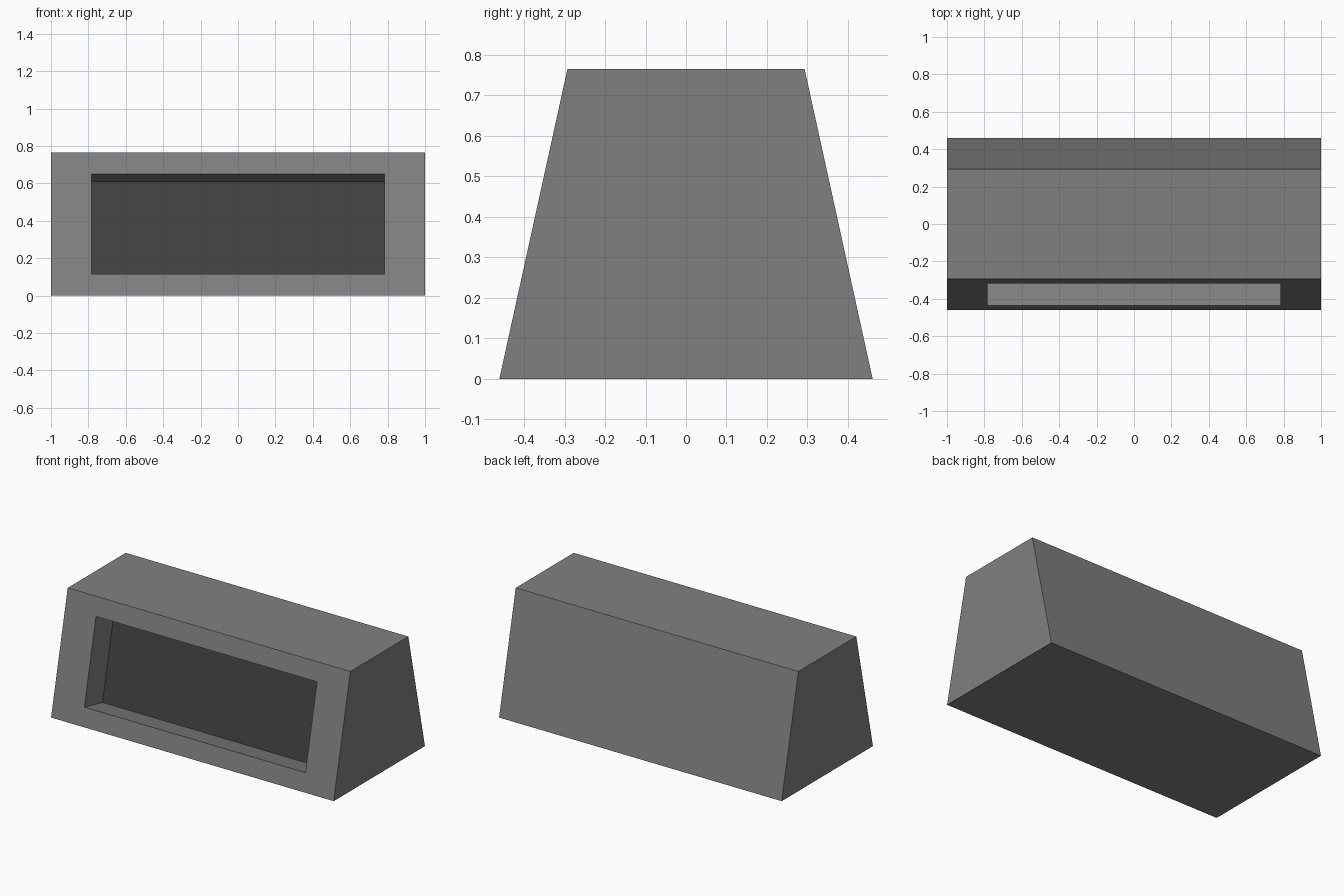
import bpy, bmesh
from mathutils import Vector

if "Cube" in bpy.data.objects:
    bpy.data.objects.remove(bpy.data.objects["Cube"])

WIDTH, HEIGHT = 2.0, 0.765
HALF_BASE, HALF_TOP = 0.461, 0.293


def material(name, grey):
    m = bpy.data.materials.new(name)
    m.diffuse_color = (grey, grey, grey, 1)
    m.use_nodes = True
    m.node_tree.nodes["Principled BSDF"].inputs["Base Color"].default_value = m.diffuse_color
    return m


bm = bmesh.new()

# Trapezoid side profile, extruded across the width
profile = [(-HALF_BASE, 0), (HALF_BASE, 0), (HALF_TOP, HEIGHT), (-HALF_TOP, HEIGHT)]
side = bm.faces.new([bm.verts.new((-WIDTH / 2, y, z)) for y, z in profile])
ext = bmesh.ops.extrude_face_region(bm, geom=[side])
bmesh.ops.translate(bm, vec=(WIDTH, 0, 0),
                    verts=[v for v in ext["geom"] if isinstance(v, bmesh.types.BMVert)])
bmesh.ops.recalc_face_normals(bm, faces=bm.faces)

# Front opening: inset the sloped front face, scaled about its centre
front = min(bm.faces, key=lambda f: f.normal.y)
normal, centre = front.normal.copy(), front.calc_center_median()
bmesh.ops.inset_region(bm, faces=[front], thickness=0.05, use_even_offset=True)
for v in front.verts:
    z = HEIGHT if v.co.z > centre.z else 0
    y = -HALF_TOP if z else -HALF_BASE
    x = WIDTH / 2 if v.co.x > 0 else -WIDTH / 2
    v.co = (x * 0.782, centre.y + (y - centre.y) * 0.7, centre.z + (z - centre.z) * 0.7)

# Recess: push the opening straight into the slope, leaving a dark back panel
ext = bmesh.ops.extrude_discrete_faces(bm, faces=[front])
panel = ext["faces"][0]
bmesh.ops.translate(bm, vec=-normal * 0.188, verts=panel.verts)
panel.material_index = 1
bmesh.ops.recalc_face_normals(bm, faces=bm.faces)

mesh = bpy.data.meshes.new("recessed_block")
bm.to_mesh(mesh)
bm.free()
mesh.materials.append(material("mid grey", 0.216))
mesh.materials.append(material("dark grey", 0.053))
bpy.context.collection.objects.link(bpy.data.objects.new("recessed_block", mesh))
